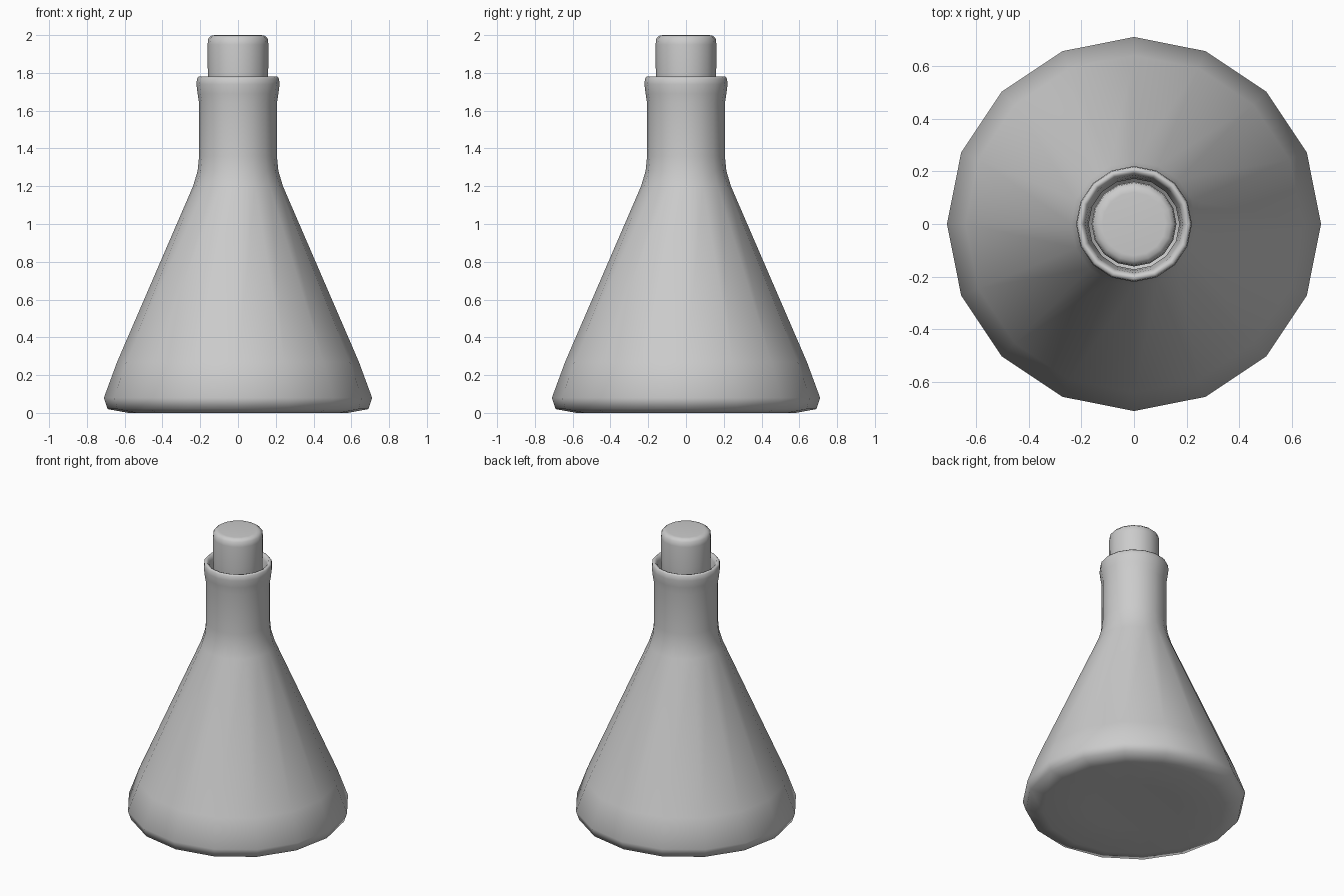
import bpy, bmesh, math

if "Cube" in bpy.data.objects:
    bpy.data.objects.remove(bpy.data.objects["Cube"])

SIDES = 16


def lathe(name, profile):
    """Spin an (r, z) profile about z; r = 0 becomes a single pole vertex."""
    bm = bmesh.new()
    rings = []
    for r, z in profile:
        if r == 0:
            rings.append([bm.verts.new((0, 0, z))] * SIDES)
        else:
            rings.append([bm.verts.new((r * math.cos(2 * math.pi * i / SIDES),
                                        r * math.sin(2 * math.pi * i / SIDES), z))
                          for i in range(SIDES)])
    for a, b in zip(rings, rings[1:]):
        for i in range(SIDES):
            j = (i + 1) % SIDES
            quad = list(dict.fromkeys((a[i], a[j], b[j], b[i])))
            bm.faces.new(quad)
    bmesh.ops.recalc_face_normals(bm, faces=bm.faces)
    for f in bm.faces:
        f.smooth = True
    mesh = bpy.data.meshes.new(name)
    bm.to_mesh(mesh)
    bm.free()
    obj = bpy.data.objects.new(name, mesh)
    bpy.context.collection.objects.link(obj)
    return obj


# Conical flask: base, sloping body, neck, flared lip and inner neck wall
lathe("flask", [
    (0, 0.015), (0.3, 0.01), (0.58, 0.0), (0.69, 0.02), (0.71, 0.08),
    (0.64, 0.27), (0.238, 1.2), (0.214, 1.28), (0.206, 1.36),
    (0.206, 1.64), (0.214, 1.69), (0.22, 1.74), (0.217, 1.77), (0.208, 1.78),
    (0.194, 1.775), (0.186, 1.75), (0.178, 1.69), (0.172, 1.62), (0.172, 1.4), (0, 1.4)])

# Stopper with a rounded top edge, reaching down into the neck
lathe("stopper", [
    (0, 1.45), (0.14, 1.45), (0.155, 1.47), (0.16, 1.8), (0.161, 1.95),
    (0.157, 1.983), (0.14, 1.998), (0.12, 2.0), (0, 2.0)])
